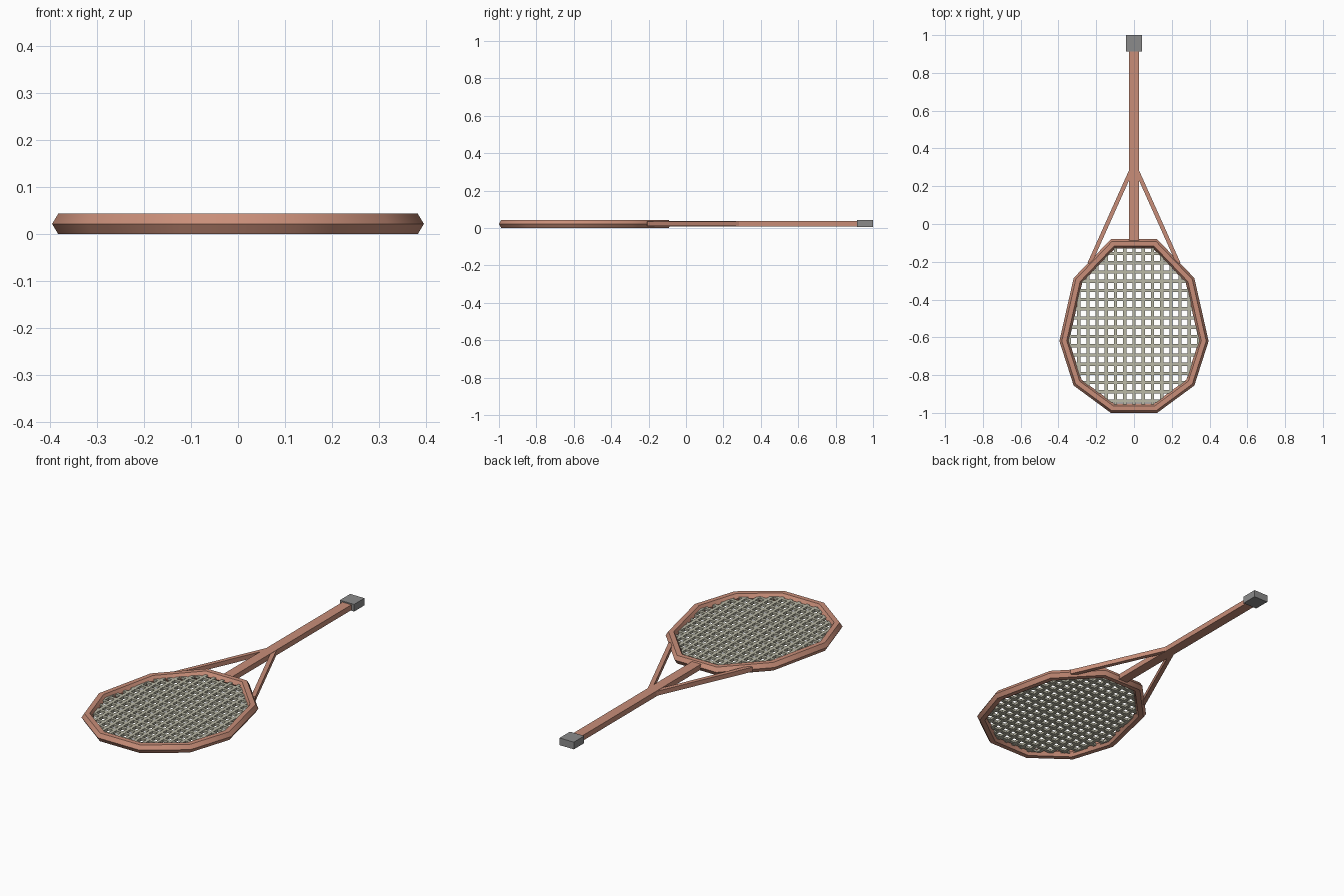
import bpy, bmesh, math
from mathutils import Vector

cube = bpy.data.objects.get("Cube")
if cube:
    bpy.data.objects.remove(cube)


def material(name, rgb):
    m = bpy.data.materials.new(name)
    m.use_nodes = True
    m.diffuse_color = (*rgb, 1)
    m.node_tree.nodes["Principled BSDF"].inputs["Base Color"].default_value = (*rgb, 1)
    return m


WOOD = material("terracotta wood", (0.58, 0.27, 0.19))
STRING = material("pale string", (0.49, 0.48, 0.38))
GREY = material("grey cap", (0.26, 0.26, 0.26))
MID = 0.0217          # height of the racket's mid plane


def add_object(name, bm, mat):
    bmesh.ops.recalc_face_normals(bm, faces=bm.faces[:])
    mesh = bpy.data.meshes.new(name)
    bm.to_mesh(mesh)
    bm.free()
    mesh.materials.append(mat)
    ob = bpy.data.objects.new(name, mesh)
    bpy.context.collection.objects.link(ob)
    return ob


def add_bar(bm, a, b, width, height, z=MID):
    """Rectangular bar lying flat from a to b."""
    a, b = Vector(a), Vector(b)
    d = (b - a).normalized()
    side = Vector((-d.y, d.x)) * width / 2
    ring = [a - side, b - side, b + side, a + side]
    low = [bm.verts.new((*p, z - height / 2)) for p in ring]
    high = [bm.verts.new((*p, z + height / 2)) for p in ring]
    bm.faces.new(low[::-1])
    bm.faces.new(high)
    for i in range(4):
        j = (i + 1) % 4
        bm.faces.new((low[i], low[j], high[j], high[i]))


# Egg-shaped ten-sided outline of the head
CENTRE_Y, SIDES = -0.62, 10
outline = []
for i in range(SIDES):
    t = math.tau * i / SIDES
    reach = 0.568 if math.sin(t) > 0 else 0.4
    outline.append(Vector((0.395 * math.cos(t), CENTRE_Y + reach * math.sin(t))))


def edge_normal(i):
    d = (outline[(i + 1) % SIDES] - outline[i % SIDES]).normalized()
    return Vector((d.y, -d.x))


def inset(depth):
    result = []
    for i, p in enumerate(outline):
        n1, n2 = edge_normal(i - 1), edge_normal(i)
        result.append(p - (n1 + n2) * depth / (1 + n1.dot(n2)))
    return result


# Head frame: hexagonal section swept around the outline
bm = bmesh.new()
R = 0.025
loops = []
for k in range(6):
    a = math.tau * k / 6
    loops.append([bm.verts.new((*p, MID + R * math.sin(a)))
                  for p in inset(R - R * math.cos(a))])
for k in range(6):
    for i in range(SIDES):
        l1, l2, j = loops[k], loops[(k + 1) % 6], (i + 1) % SIDES
        bm.faces.new((l1[i], l1[j], l2[j], l2[i]))
frame = add_object("head_frame", bm, WOOD)
bpy.ops.object.select_all(action='DESELECT')
frame.select_set(True)
bpy.context.view_layer.objects.active = frame
bpy.ops.object.shade_smooth_by_angle(angle=math.radians(50))

# Strings: a square lattice clipped to the frame's centre line
inner = inset(R)


def chord(axis, value):
    """Range of the other axis inside the head where axis equals value."""
    hits = []
    for i in range(SIDES):
        p, q = inner[i], inner[(i + 1) % SIDES]
        if (p[axis] - value) * (q[axis] - value) < 0:
            f = (value - p[axis]) / (q[axis] - p[axis])
            hits.append(p[1 - axis] + f * (q[1 - axis] - p[1 - axis]))
    return (min(hits), max(hits)) if len(hits) > 1 else None


PITCH = 0.0488
for axis, name, origin in ((0, "long_strings", 0), (1, "cross_strings", CENTRE_Y)):
    bm = bmesh.new()
    for i in range(-12, 13):
        value = origin + (i + 0.5 * axis) * PITCH
        span = chord(axis, value + 1e-5)
        if span:
            ends = [(value, s) if axis == 0 else (s, value) for s in span]
            add_bar(bm, *ends, 0.017, 0.014 - 0.001 * axis)
    add_object(name, bm, STRING)

# Handle shaft and end cap
bm = bmesh.new()
add_bar(bm, (0, -0.09), (0, 0.92), 0.053, 0.028, 0.0225)
add_object("handle", bm, WOOD)
bm = bmesh.new()
add_bar(bm, (0, 0.913), (0, 1.0), 0.084, 0.038, 0.0235)
add_object("end_cap", bm, GREY)

# Two braces between the handle and the head
for side, name in ((1, "left_brace"), (-1, "right_brace")):
    bm = bmesh.new()
    add_bar(bm, (side * 0.012, 0.29), (side * 0.236, -0.21), 0.022, 0.024, 0.0225)
    add_object(name, bm, WOOD)
